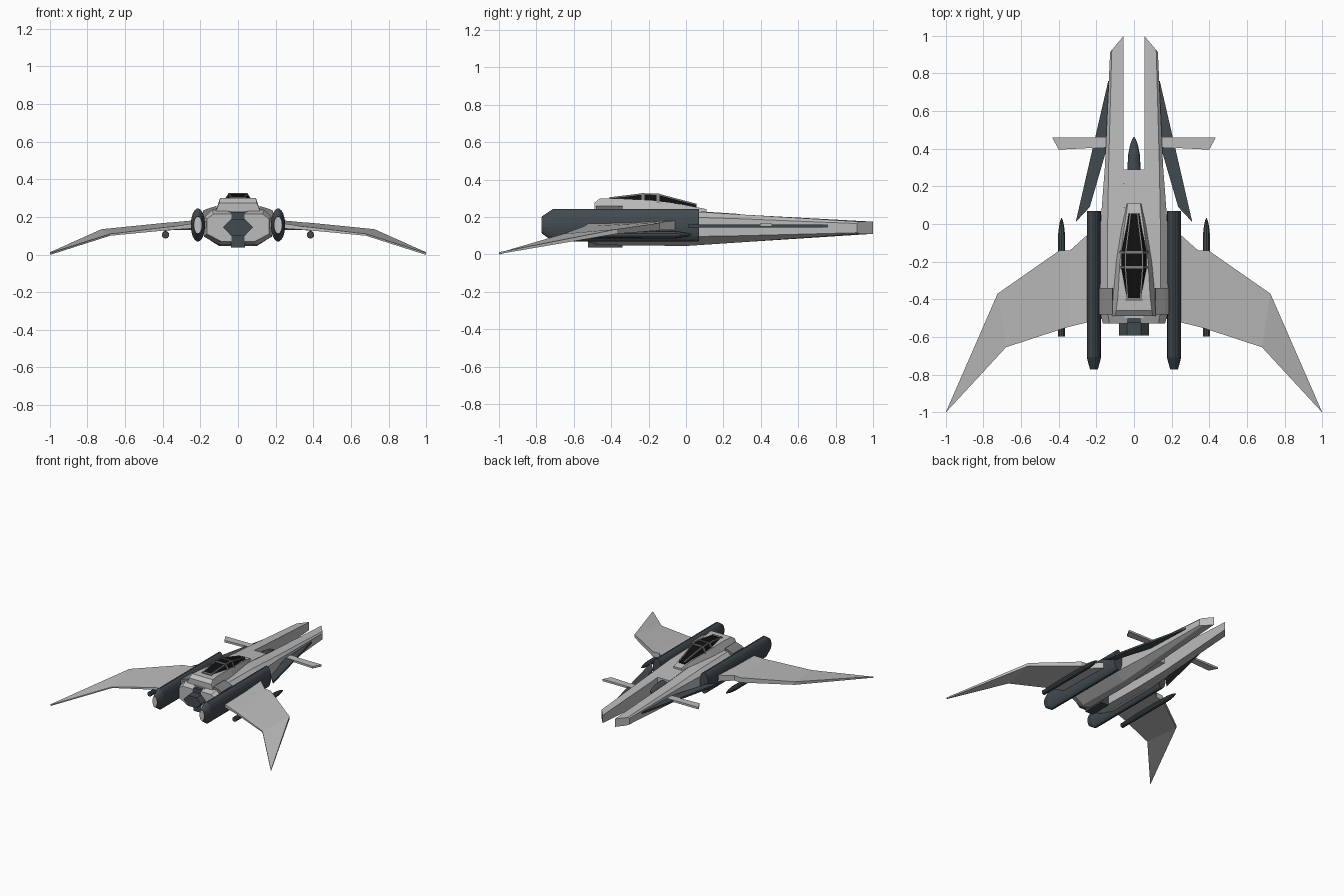
import bpy, bmesh, math


def mat(name, r, g, b):
    m = bpy.data.materials.new(name)
    m.diffuse_color = (r, g, b, 1)
    return m


LIGHT = mat("light grey hull", 0.50, 0.50, 0.50)
MID = mat("mid grey trim", 0.22, 0.22, 0.22)
DARK = mat("dark slate", 0.055, 0.07, 0.08)
BLACK = mat("black glass", 0.005, 0.005, 0.005)
PALE = mat("pale exhaust", 0.55, 0.55, 0.55)


def loft(name, rings, material, pair=False):
    """Skin a row of equal-length point rings, capped; pair adds the x mirror."""
    bm = bmesh.new()
    for s in ((1, -1) if pair else (1,)):
        vs = [[bm.verts.new((s * x, y, z)) for x, y, z in r] for r in rings]
        n = len(rings[0])
        for a, b in zip(vs, vs[1:]):
            for i in range(n):
                j = (i + 1) % n
                bm.faces.new((a[i], a[j], b[j], b[i]))
        bm.faces.new(vs[0])
        bm.faces.new(vs[-1])
    bmesh.ops.recalc_face_normals(bm, faces=bm.faces)
    me = bpy.data.meshes.new(name)
    bm.to_mesh(me)
    bm.free()
    me.materials.append(material)
    ob = bpy.data.objects.new(name, me)
    bpy.context.collection.objects.link(ob)
    return ob


def box(name, x0, x1, y0, y1, z0, z1, material, pair=False):
    ring = lambda y: [(x0, y, z0), (x1, y, z0), (x1, y, z1), (x0, y, z1)]
    return loft(name, [ring(y0), ring(y1)], material, pair)


def plate(name, outline, z0, z1, material, pair=False):
    return loft(name, [[(x, y, z) for x, y in outline] for z in (z0, z1)], material, pair)


def tube(name, cx, cz, stations, sides, material, pair=False):
    """Elliptical tube along y from (y, rx, rz) stations."""
    angs = [2 * math.pi * (i + 0.5) / sides for i in range(sides)]
    rings = [[(cx + rx * math.cos(a), y, cz + rz * math.sin(a)) for a in angs]
             for y, rx, rz in stations]
    return loft(name, rings, material, pair)


def trapezoid(y, wb, zb, wt, zt):
    return [(-wb, y, zb), (wb, y, zb), (wt, y, zt), (-wt, y, zt)]


# Twin hull halves that run forward into the prongs
def hull_ring(y, xi, xo, xt, xb, zb, z1, z2, zt, skew=0):
    pts = [(xi, zb), (xb, zb), (xo, z1), (xo, z2), (xt, zt), (xi, zt)]
    return [(x, y - skew * (x - xi), z) for x, z in pts]


loft("hull_prong", [
    hull_ring(-0.53, 0.035, 0.165, 0.13, 0.09, 0.07, 0.11, 0.19, 0.215),
    hull_ring(-0.47, 0.035, 0.18, 0.14, 0.10, 0.05, 0.095, 0.20, 0.24),
    hull_ring(0.0, 0.040, 0.178, 0.14, 0.10, 0.045, 0.095, 0.20, 0.232),
    hull_ring(0.3, 0.055, 0.155, 0.135, 0.10, 0.065, 0.10, 0.19, 0.213),
    hull_ring(1.0, 0.055, 0.127, 0.118, 0.112, 0.11, 0.116, 0.165, 0.175, 1.2),
], LIGHT, True)

# Centre deck and belly filling
loft("centre_deck", [
    trapezoid(-0.50, 0.05, 0.13, 0.05, 0.232),
    trapezoid(0.0, 0.05, 0.12, 0.05, 0.235),
    trapezoid(0.29, 0.058, 0.13, 0.056, 0.216)], LIGHT)
box("rear_keel", -0.036, 0.036, -0.525, -0.34, 0.037, 0.225, DARK)
tube("nose_gun", 0, 0.17, [(0.2, 0.036, 0.036), (0.3, 0.036, 0.036), (0.37, 0.032, 0.032),
     (0.42, 0.022, 0.022), (0.45, 0.01, 0.01), (0.462, 0.002, 0.002)], 12, DARK)

# Tail exhaust block, a flat hexagonal prism
hexagon = [(-0.08, 0.145), (-0.038, 0.102), (0.038, 0.102),
           (0.08, 0.145), (0.038, 0.188), (-0.038, 0.188)]
loft("tail_exhaust", [[(x, y, z) for x, z in hexagon] for y in (-0.592, -0.45)], DARK)

# Raised cockpit fairing
loft("cockpit_fairing", [
    trapezoid(-0.49, 0.122, 0.22, 0.10, 0.275),
    trapezoid(-0.46, 0.122, 0.22, 0.095, 0.300),
    trapezoid(-0.38, 0.118, 0.22, 0.085, 0.300),
    trapezoid(-0.20, 0.100, 0.22, 0.075, 0.290),
    trapezoid(-0.02, 0.070, 0.22, 0.052, 0.268),
    trapezoid(0.11, 0.040, 0.22, 0.033, 0.242)], LIGHT)

# Canopy glass with frame bars
glass = [(-0.395, 0.045, 0.285, 0.035, 0.304), (-0.23, 0.075, 0.280, 0.047, 0.324),
         (-0.15, 0.073, 0.275, 0.045, 0.322), (0.055, 0.033, 0.245, 0.020, 0.268)]
loft("canopy_glass", [trapezoid(*g) for g in glass], BLACK)
for y, wb, zb, wt, zt in glass[1:3]:
    loft("canopy_rib", [trapezoid(y + d, wb + 0.004, zb, wt + 0.003, zt + 0.004)
                        for d in (-0.007, 0.007)], MID)
loft("canopy_rail", [[(wt + dx, y, zt + dz) for dx, dz in
                      ((-0.004, -0.004), (0.004, -0.004), (0.004, 0.003), (-0.004, 0.003))]
                     for y, wb, zb, wt, zt in glass], MID, True)
box("canopy_rear_frame", -0.045, 0.045, -0.41, -0.392, 0.29, 0.306, MID)

# Shoulder blocks between fairing and engines
loft("shoulder_block", [
    [(0.10, y, 0.12), (0.187, y, 0.12), (0.187, y, 0.232), (0.165, y, 0.243), (0.115, y, 0.258)]
    for y in (-0.48, -0.34)], MID, True)

# Engines with pale exhaust discs
tube("engine", 0.213, 0.157, [(-0.77, 0.022, 0.047), (-0.71, 0.038, 0.088),
     (0.07, 0.038, 0.088)], 20, DARK, True)
tube("engine_exhaust", 0.213, 0.157, [(-0.773, 0.020, 0.044), (-0.765, 0.020, 0.044)],
     20, PALE, True)


# Drooping swept wings: leading and trailing points as (x, y, top z, bottom z)
def wing_ring(le, te):
    return [(le[0], le[1], le[2]), (te[0], te[1], te[2]),
            (te[0], te[1], te[3]), (le[0], le[1], le[3])]


loft("wing", [
    wing_ring((0.15, 0.03, 0.190, 0.13), (0.15, -0.50, 0.180, 0.145)),
    wing_ring((0.34, -0.14, 0.172, 0.130), (0.34, -0.545, 0.150, 0.132)),
    wing_ring((0.395, -0.14, 0.168, 0.128), (0.39, -0.56, 0.145, 0.128)),
    wing_ring((0.725, -0.37, 0.135, 0.110), (0.68, -0.655, 0.110, 0.100)),
    wing_ring((1.0, -1.0, 0.012, 0.002), (0.994, -0.995, 0.010, 0.0)),
], LIGHT, True)

# Under-wing missiles
tube("missile", 0.385, 0.105, [(-0.597, 0.019, 0.019), (-0.14, 0.02, 0.02), (-0.06, 0.02, 0.02),
     (-0.01, 0.014, 0.014), (0.02, 0.007, 0.007), (0.032, 0.001, 0.001)], 10, DARK, True)
box("missile_pylon", 0.379, 0.391, -0.45, -0.2, 0.11, 0.14, DARK, True)

# Canards and dark side strakes on the prongs
plate("canard", [(0.12, 0.46), (0.435, 0.46), (0.40, 0.395), (0.12, 0.41)],
      0.148, 0.164, LIGHT, True)
plate("side_strake", [(0.11, 0.76), (0.137, 0.76), (0.31, 0.01), (0.235, 0.09), (0.11, 0.52)],
      0.145, 0.160, DARK, True)
